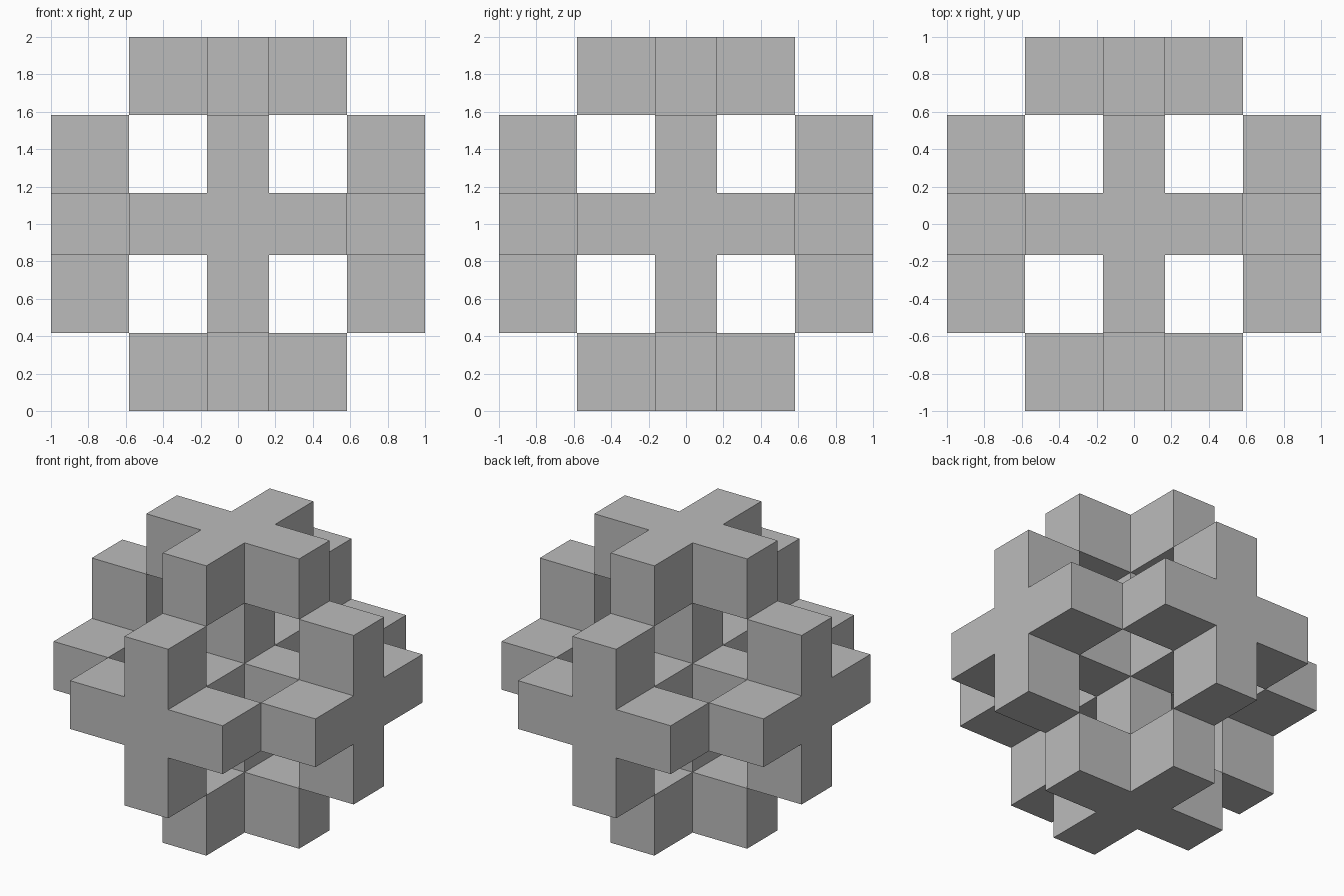
import bpy
import bmesh

if "Cube" in bpy.data.objects:
    bpy.data.objects.remove(bpy.data.objects["Cube"], do_unlink=True)

WIDTH = 1 / 3    # thickness of every beam
STEP = 5 / 12    # length of every extrusion


def extrude(bm, face):
    """Push one face out along its normal and return the new cap."""
    face.normal_update()
    direction = face.normal.copy()
    cap = bmesh.ops.extrude_discrete_faces(bm, faces=[face])["faces"][0]
    bmesh.ops.translate(bm, vec=direction * STEP, verts=cap.verts)
    return cap


# Central cube
bm = bmesh.new()
bmesh.ops.create_cube(bm, size=WIDTH)

for core_face in list(bm.faces):
    # Arm, then the middle of the plus-shaped end
    arm_end = extrude(bm, core_face)
    cap = extrude(bm, arm_end)
    # Four blocks growing sideways to complete the plus
    sides = [f for e in cap.edges for f in e.link_faces if f != cap]
    for side in sides:
        extrude(bm, side)

# Clean flat faces, standing on the ground
bmesh.ops.recalc_face_normals(bm, faces=bm.faces)
bmesh.ops.dissolve_limit(bm, angle_limit=0.01, verts=bm.verts, edges=bm.edges)
bmesh.ops.translate(bm, vec=(0, 0, 1), verts=bm.verts)

mesh = bpy.data.meshes.new("plus_ended_cross")
bm.to_mesh(mesh)
bm.free()
cross = bpy.data.objects.new("plus_ended_cross", mesh)
bpy.context.collection.objects.link(cross)

# Single plain grey
grey = bpy.data.materials.new("plain_grey")
grey.use_nodes = True
colour = (0.5, 0.5, 0.5, 1)
grey.diffuse_color = colour
grey.node_tree.nodes["Principled BSDF"].inputs["Base Color"].default_value = colour
mesh.materials.append(grey)
